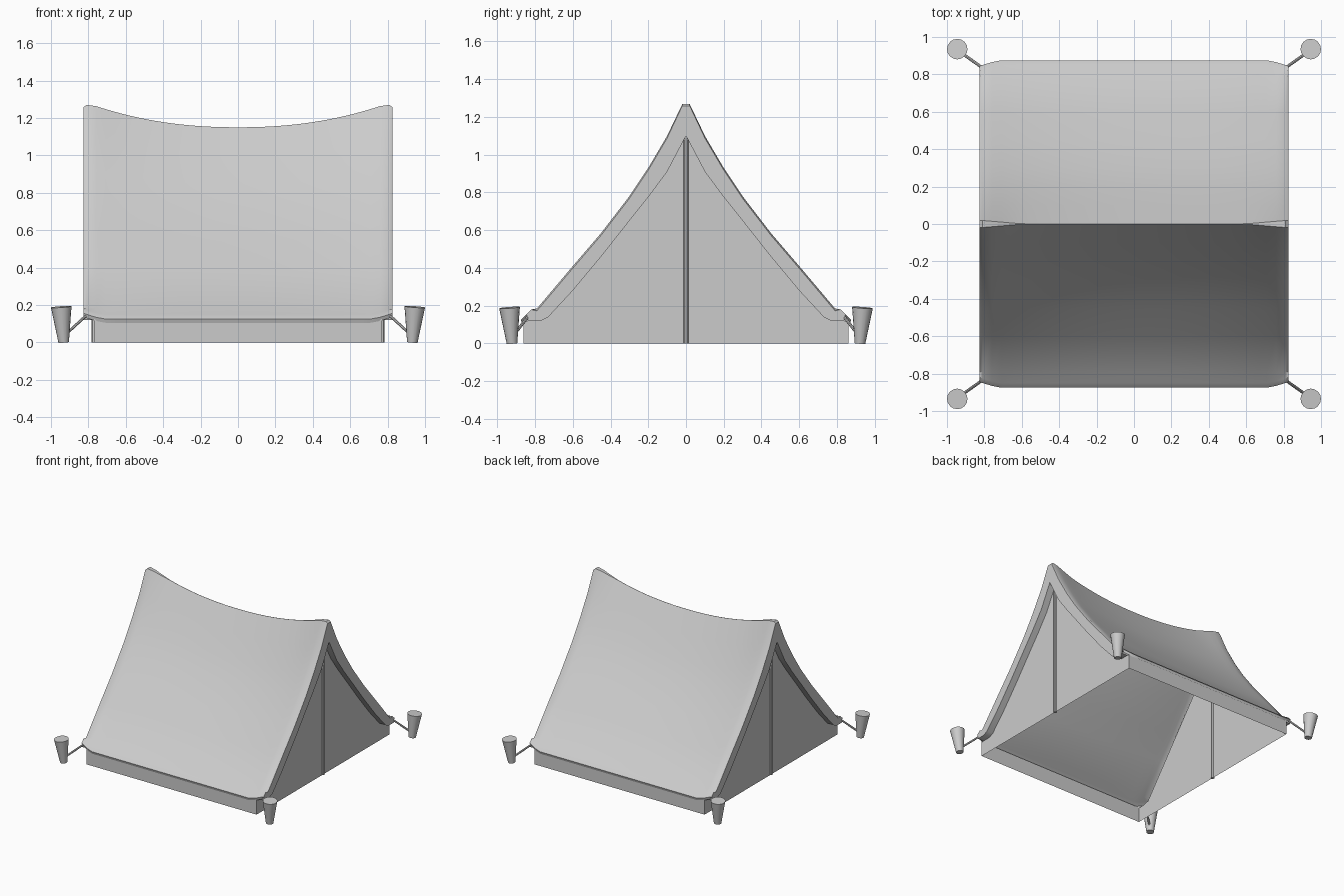
import bpy, bmesh, math
from mathutils import Vector

cube = bpy.data.objects.get("Cube")
if cube:
    bpy.data.objects.remove(cube, do_unlink=True)

GREY = (0.6, 0.6, 0.6, 1)
canvas = bpy.data.materials.new("canvas grey")
canvas.use_nodes = True
canvas.diffuse_color = GREY
canvas.node_tree.nodes["Principled BSDF"].inputs["Base Color"].default_value = GREY


def finish(name, bm, angle=30):
    """Turn a bmesh into a named, shaded object."""
    bmesh.ops.remove_doubles(bm, verts=bm.verts, dist=0.0005)
    bmesh.ops.recalc_face_normals(bm, faces=bm.faces)
    mesh = bpy.data.meshes.new(name)
    bm.to_mesh(mesh)
    bm.free()
    mesh.materials.append(canvas)
    ob = bpy.data.objects.new(name, mesh)
    bpy.context.collection.objects.link(ob)
    bpy.ops.object.select_all(action="DESELECT")
    ob.select_set(True)
    bpy.context.view_layer.objects.active = ob
    bpy.ops.object.shade_smooth_by_angle(angle=math.radians(angle))
    return ob


def rod(name, a, b, r1, r2, sides):
    """Round bar or cone frustum from a to b."""
    a, b = Vector(a), Vector(b)
    bm = bmesh.new()
    bmesh.ops.create_cone(bm, cap_ends=True, segments=sides,
                          radius1=r1, radius2=r2, depth=(b - a).length)
    rot = (b - a).to_track_quat("Z", "Y").to_matrix()
    for v in bm.verts:
        v.co = rot @ v.co + (a + b) / 2
    return finish(name, bm)


# Half profiles (y, z): roof surface from ridge to eave, and door opening
OUTER = [(.02, 1.27), (.1, 1.1), (.2, .93), (.3, .78), (.45, .585), (.6, .41),
         (.79, .185), (.85, .15), (.875, .125), (.868, .105)]
INNER = [(0, 1.1), (.1, .91), (.2, .775), (.3, .65), (.45, .46), (.6, .28),
         (.73, .14), (.77, .12), (.82, .12), (.84, .12)]
HALF, WALL = .825, .77


def mirrored(half):
    return [(-y, z) for y, z in reversed(half)] + half


def roof_section(x):
    """Roof profile at x: sagging ridge, eave corners lifted and drawn in."""
    end = min(1, abs(x) / .78) ** 2.2
    corner = max(0, (abs(x) - .73) / (HALF - .73))
    pts = []
    for i, (y, z) in enumerate(OUTER):
        if i == 0:
            y = .001 + .019 * max(0, (abs(x) - .6) / (HALF - .6))
        z -= .12 * (1 - end) * max(0, (z - .15) / 1.12)
        if y > .8:
            y, z = y - .03 * corner, z + .03 * corner
        elif abs(x) > .82:
            z -= .012
        pts.append((y, z))
    return [(x, y, z) for y, z in mirrored(pts)]


def end_section(x):
    return [(x, y, z) for y, z in mirrored(INNER)]


# Roof cloth with end flaps folded back to the end walls
steps = [-.81 + 1.62 * i / 32 for i in range(33)]
columns = [end_section(-WALL), end_section(-HALF)]
columns += [roof_section(x) for x in [-HALF] + steps + [HALF]]
columns += [end_section(HALF), end_section(WALL)]
bm = bmesh.new()
grid = [[bm.verts.new(p) for p in col] for col in columns]
for a, b in zip(grid, grid[1:]):
    for j in range(len(a) - 1):
        bm.faces.new((a[j], a[j + 1], b[j + 1], b[j]))
finish("roof_cloth", bm, 35)

# End walls with upright poles
for side, label in ((-1, "right"), (1, "left")):
    x = side * WALL
    bm = bmesh.new()
    outline = [(-.86, 0), (-.86, .12)] + mirrored(INNER) + [(.86, .12), (.86, 0)]
    bm.faces.new([bm.verts.new((x, y, z)) for y, z in outline])
    bmesh.ops.triangulate(bm, faces=bm.faces)
    finish(label + "_end_wall", bm)
    rod(label + "_pole", (x, 0, 0), (x, 0, 1.12), .013, .013, 10)

# Low side walls under the eaves
for side, label in ((-1, "front"), (1, "back")):
    bm = bmesh.new()
    y = side * .86
    bm.faces.new([bm.verts.new(p) for p in ((-WALL, y, 0), (WALL, y, 0),
                                            (WALL, y, .125), (-WALL, y, .125))])
    finish(label + "_low_wall", bm)

# Corner stakes and guy ropes
for sx, lx in ((-1, "right"), (1, "left")):
    for sy, ly in ((-1, "front"), (1, "back")):
        tag = ly + "_" + lx
        rod(tag + "_stake", (sx * .932, sy * .922, 0), (sx * .945, sy * .935, .19),
            .028, .055, 16)
        rod(tag + "_rope", (sx * .81, sy * .835, .145), (sx * .93, sy * .92, .035),
            .008, .008, 8)
